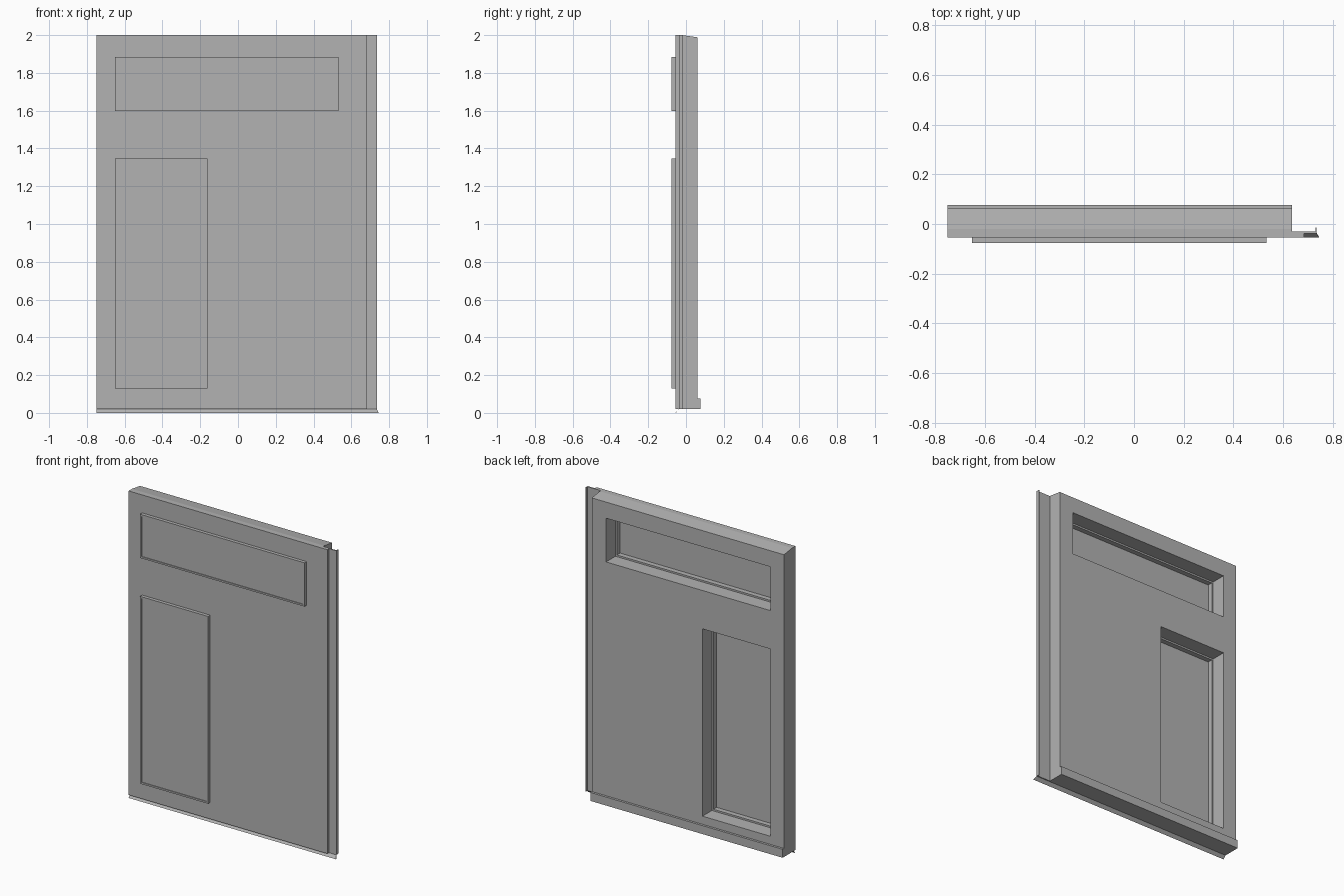
import bpy
import bmesh
from mathutils import Vector

default = bpy.data.objects.get("Cube")
if default:
    bpy.data.objects.remove(default, do_unlink=True)

# One plain grey for the whole door
grey = bpy.data.materials.new("plain grey")
grey.use_nodes = True
COLOUR = (0.45, 0.45, 0.45, 1)
grey.diffuse_color = COLOUR
grey.node_tree.nodes["Principled BSDF"].inputs["Base Color"].default_value = COLOUR


def finish(name, bm):
    if len(bm.faces) > 1:
        bmesh.ops.recalc_face_normals(bm, faces=bm.faces)
    mesh = bpy.data.meshes.new(name)
    bm.to_mesh(mesh)
    bm.free()
    mesh.materials.append(grey)
    obj = bpy.data.objects.new(name, mesh)
    bpy.context.collection.objects.link(obj)
    return obj


def extrude(name, points, along):
    """Extrude a closed outline along a vector."""
    bm = bmesh.new()
    face = bm.faces.new([bm.verts.new(p) for p in points])
    out = bmesh.ops.extrude_face_region(bm, geom=[face], use_keep_orig=True)
    moved = [g for g in out["geom"] if isinstance(g, bmesh.types.BMVert)]
    bmesh.ops.translate(bm, verts=moved, vec=Vector(along))
    return finish(name, bm)


def box(name, x0, x1, y0, y1, z0, z1):
    outline = [(x0, y0, z0), (x1, y0, z0), (x1, y0, z1), (x0, y0, z1)]
    return extrude(name, outline, (0, y1 - y0, 0))


def cut(target, cutter):
    mod = target.modifiers.new("cut", "BOOLEAN")
    mod.operation = "DIFFERENCE"
    mod.solver = "EXACT"
    mod.object = cutter
    bpy.context.view_layer.update()
    graph = bpy.context.evaluated_depsgraph_get()
    mesh = bpy.data.meshes.new_from_object(target.evaluated_get(graph))
    target.modifiers.clear()
    target.data = mesh
    bpy.data.objects.remove(cutter, do_unlink=True)


LEFT, RIGHT, EDGE = -0.75, 0.635, 0.735
FRONT, BACK = -0.055, 0.062
BASE, TOP = 0.02, 2.0

# Slab with sloped top and a lip along the back of its foot
side = [(FRONT, BASE), (0.077, BASE), (0.077, 0.075), (BACK, 0.075),
        (BACK, 1.988), (-0.02, TOP), (FRONT, TOP)]
slab = extrude("door_slab", [(LEFT, y, z) for y, z in side], (RIGHT - LEFT, 0, 0))

# Window openings, raised rims and thin panes
RIM = 0.011
windows = {"upper": (-0.652, 0.533, 1.598, 1.883),
           "lower": (-0.652, -0.162, 0.128, 1.348)}
for name, (x0, x1, z0, z1) in windows.items():
    cut(slab, box("opening", x0, x1, -0.2, 0.2, z0, z1))
    inner = (x0 + RIM, x1 - RIM)
    rim = box(name + "_window_rim", x0, x1, -0.077, -0.035, z0, z1)
    cut(rim, box("hole", *inner, -0.2, 0.2, z0 + RIM, z1 - RIM))
    box(name + "_window_pane", *inner, -0.072, -0.068, z0 + RIM, z1 - RIM)

# Stepped side flange with a turned-back edge
step = [(RIGHT, FRONT), (0.683, FRONT), (0.683, -0.038), (EDGE, -0.038),
        (EDGE, -0.015), (EDGE - 0.005, -0.015), (EDGE - 0.005, -0.03), (RIGHT, -0.03)]
extrude("side_flange", [(x, y, BASE) for x, y in step], (0, 0, TOP - BASE))

# Slanted drip sheet under the front
drip = [(LEFT, -0.038, BASE), (EDGE, -0.038, BASE), (0.745, FRONT, 0), (LEFT, FRONT, 0)]
extrude("drip_edge", drip, (0, 0.002, 0.001))
